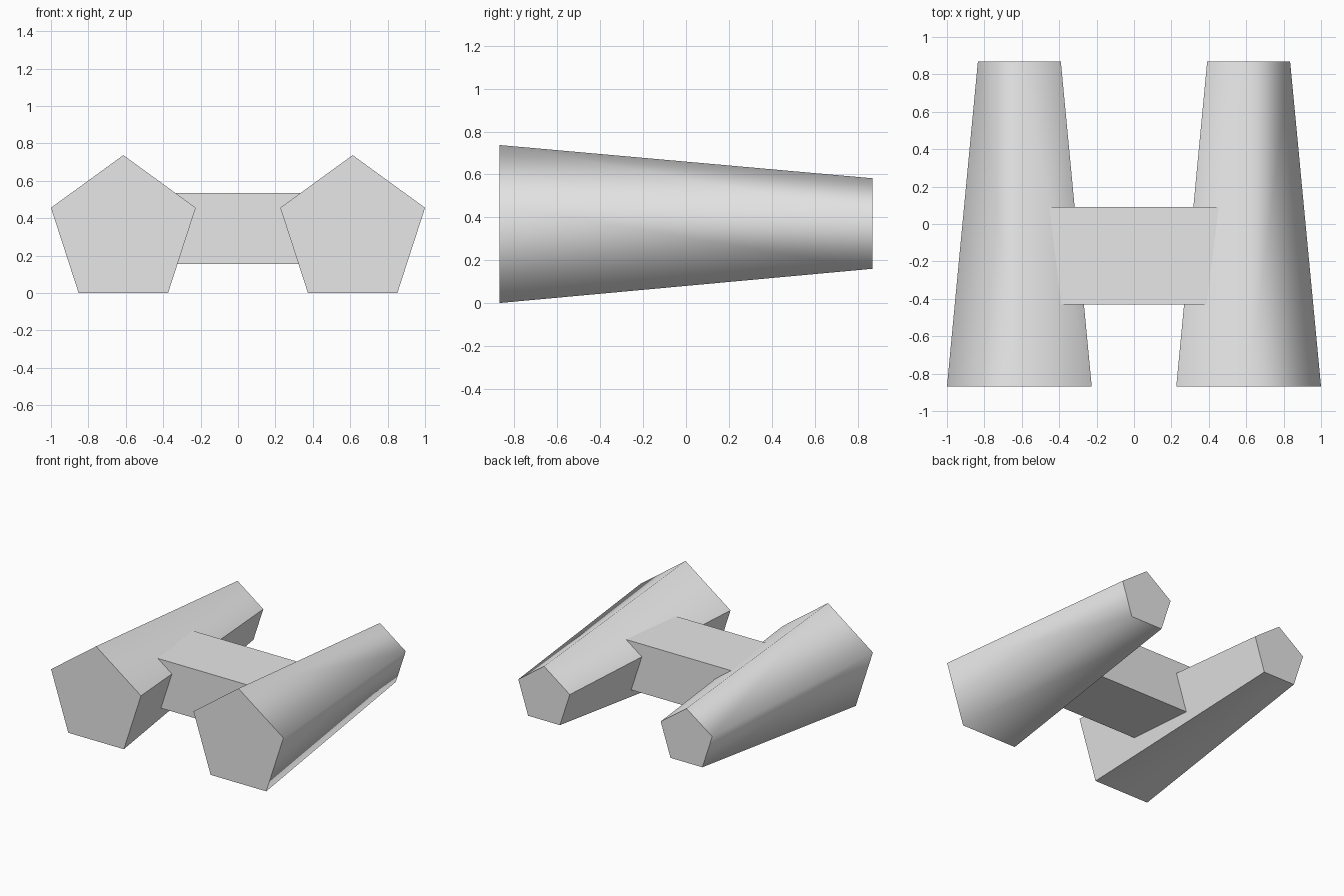
import bpy
import bmesh
from math import sin, cos, tau

if "Cube" in bpy.data.objects:
    bpy.data.objects.remove(bpy.data.objects["Cube"], do_unlink=True)

grey = bpy.data.materials.new("plain_grey")
grey.use_nodes = True
colour = (0.8, 0.8, 0.8, 1)
grey.diffuse_color = colour
grey.node_tree.nodes["Principled BSDF"].inputs["Base Color"].default_value = colour


def make_object(name, bm):
    bmesh.ops.recalc_face_normals(bm, faces=bm.faces[:])
    mesh = bpy.data.meshes.new(name)
    bm.to_mesh(mesh)
    bm.free()
    mesh.materials.append(grey)
    obj = bpy.data.objects.new(name, mesh)
    bpy.context.collection.objects.link(obj)


def pentagon(bm, side, y, z, radius):
    # First corner on top, then round towards the outer side
    return [bm.verts.new((side * (0.613 + radius * sin(tau * i / 5)), y,
                          z + radius * cos(tau * i / 5))) for i in range(5)]


def tapered_tube(name, side):
    bm = bmesh.new()
    front = pentagon(bm, side, -0.87, 0.33, 0.407)
    back = pentagon(bm, side, 0.87, 0.349, 0.233)
    for i in range(5):
        j = (i + 1) % 5
        face = bm.faces.new((front[i], front[j], back[j], back[i]))
        face.smooth = True
    # Flat ends
    for ring in (front, back):
        end = bm.faces.new(ring)
        for edge in end.edges:
            edge.smooth = False
    # Crisp edges around the lower inner face
    for i in (3, 4):
        bm.edges.get((front[i], back[i])).smooth = False
    make_object(name, bm)


tapered_tube("left_tube", 1)
tapered_tube("right_tube", -1)

# Cross bar joining the tubes
bm = bmesh.new()
bmesh.ops.create_cube(bm, size=1)
bmesh.ops.scale(bm, vec=(1.16, 0.52, 0.38), verts=bm.verts)
bmesh.ops.translate(bm, vec=(0, -0.17, 0.345), verts=bm.verts)
make_object("cross_bar", bm)
